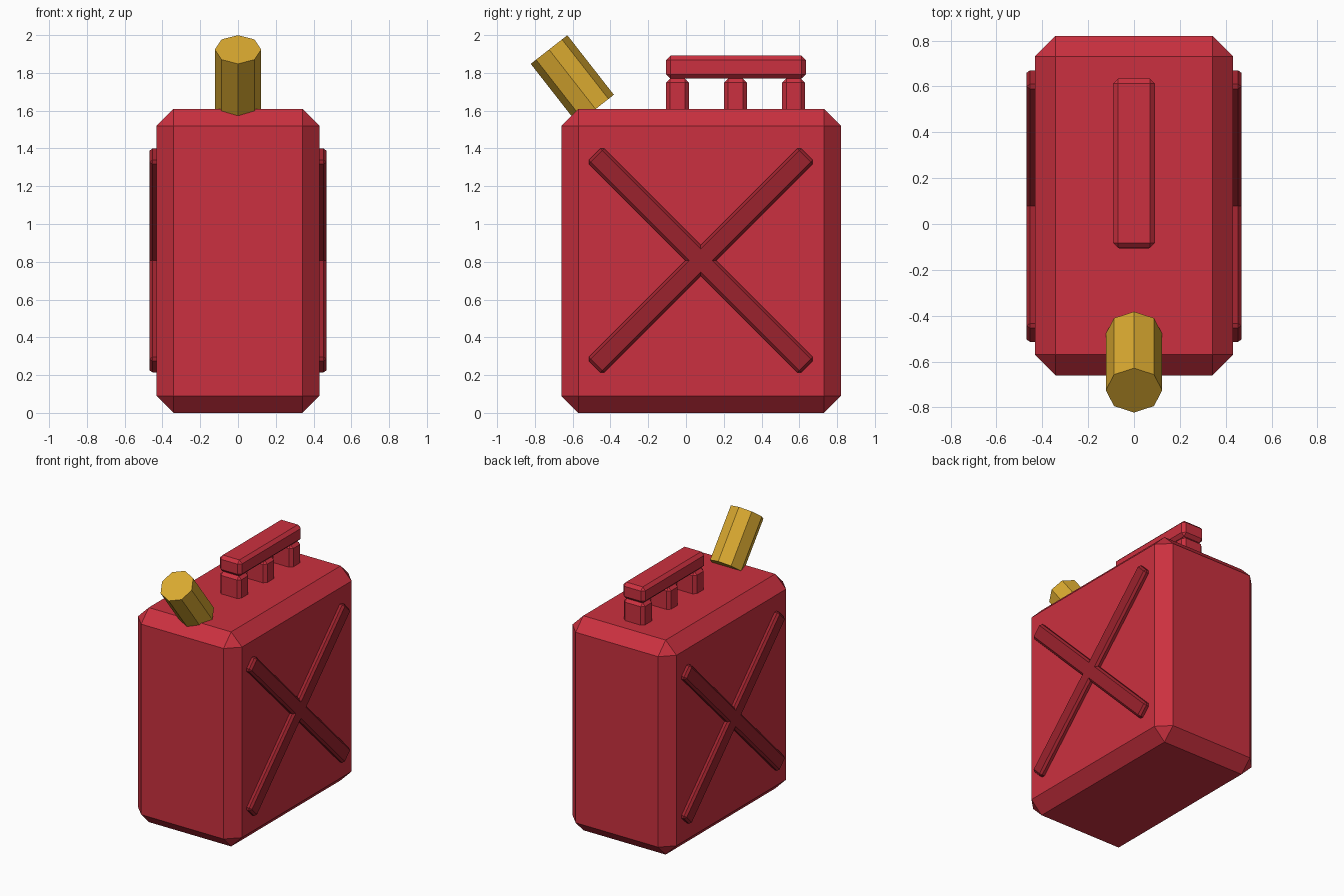
import bpy
import math

if "Cube" in bpy.data.objects:
    bpy.data.objects.remove(bpy.data.objects["Cube"])


def material(name, rgb):
    m = bpy.data.materials.new(name)
    m.diffuse_color = (*rgb, 1)
    m.use_nodes = True
    m.node_tree.nodes["Principled BSDF"].inputs["Base Color"].default_value = m.diffuse_color
    return m


red = material("red paint", (0.60, 0.03, 0.05))
dark_red = material("dark red paint", (0.33, 0.016, 0.026))
gold = material("yellow spout", (0.70, 0.40, 0.03))


def finish(ob, name, mat):
    ob.name = name
    ob.data.materials.append(mat)
    return ob


def box(name, loc, size, bevel, mat, rot_x=0.0):
    """Box with single-step chamfers on every edge."""
    bpy.ops.mesh.primitive_cube_add(size=1, location=loc)
    ob = bpy.context.object
    ob.scale = size
    bpy.ops.object.transform_apply(location=False, rotation=False, scale=True)
    ob.rotation_euler.x = rot_x
    mod = ob.modifiers.new("chamfer", 'BEVEL')
    mod.width = bevel
    mod.segments = 1
    mod.limit_method = 'NONE'
    return finish(ob, name, mat)


# Tank
box("tank", (0, 0.08, 0.805), (0.864, 1.48, 1.61), 0.09, red)

# Crossed ribs on both sides
for side, sx in (("right", 1), ("left", -1)):
    for i, angle in enumerate((45, -45)):
        box(f"{side}_rib_{i + 1}", (sx * 0.43, 0.078, 0.807),
            (0.076, 1.59, 0.115), 0.015, dark_red, math.radians(angle))

# Handle: grip bar on three posts
box("handle_grip", (0, 0.265, 1.83), (0.184, 0.74, 0.122), 0.023, red)
for i, y in enumerate((-0.045, 0.262, 0.57)):
    box(f"handle_post_{i + 1}", (0, y, 1.67), (0.175, 0.122, 0.2), 0.022, red)

# Tilted eight-sided spout
bpy.ops.mesh.primitive_cylinder_add(vertices=8, radius=0.123, depth=0.4,
                                    location=(0, -0.602, 1.766),
                                    rotation=(math.radians(38), 0, 0))
finish(bpy.context.object, "spout", gold)
